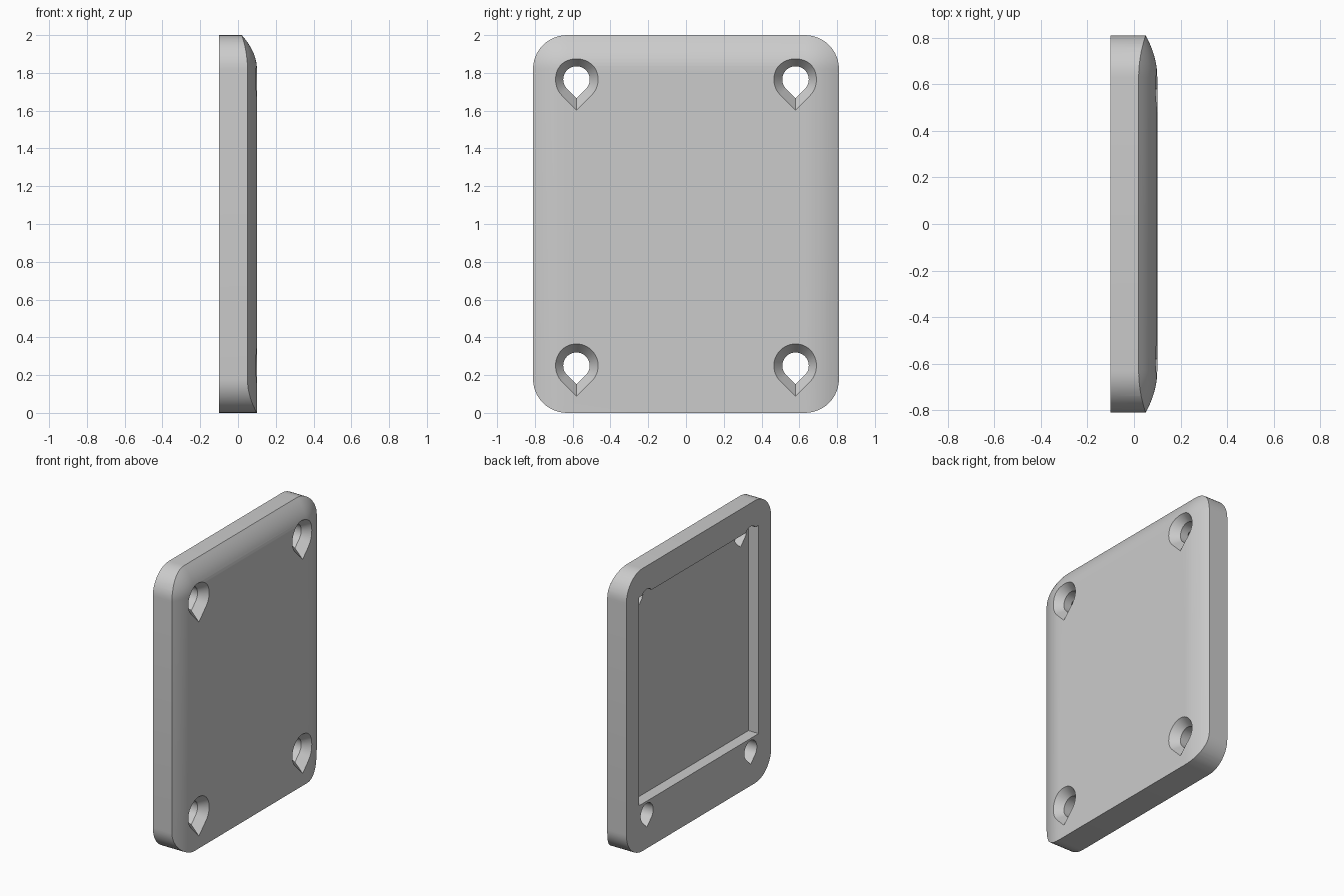
import bpy, bmesh
from math import pi, cos, sin, sqrt

cube = bpy.data.objects.get("Cube")
if cube:
    bpy.data.objects.remove(cube, do_unlink=True)

HALF_Y, TOP, R = 0.81, 2.0, 0.18


def make_object(name, bm):
    bmesh.ops.recalc_face_normals(bm, faces=bm.faces)
    mesh = bpy.data.meshes.new(name)
    bm.to_mesh(mesh)
    bm.free()
    obj = bpy.data.objects.new(name, mesh)
    bpy.context.collection.objects.link(obj)
    return obj


def loft(name, sections):
    """Closed solid through (x, outline) sections, each outline in y and z."""
    bm = bmesh.new()
    rings = [[bm.verts.new((x, y, z)) for y, z in pts] for x, pts in sections]
    for a, b in zip(rings, rings[1:]):
        for i in range(len(a)):
            j = (i + 1) % len(a)
            bm.faces.new((a[i], a[j], b[j], b[i]))
    bm.faces.new(rings[0])
    bm.faces.new(rings[-1])
    return make_object(name, bm)


def rounded_outline(steps=12):
    pts = []
    for k, (sy, cz) in enumerate([(1, TOP - R), (-1, TOP - R), (-1, R), (1, R)]):
        for i in range(steps + 1):
            a = (k + i / steps) * pi / 2
            pts.append((sy * (HALF_Y - R) + R * cos(a), cz + R * sin(a)))
    return pts


def teardrop(cy, cz, r, steps=36):
    pts = [(cy, cz - r * sqrt(2))]
    for i in range(steps + 1):
        a = -pi / 4 + 1.5 * pi * i / steps
        pts.append((cy + r * cos(a), cz + r * sin(a)))
    return pts


def boolean(target, cutter, operation):
    mod = target.modifiers.new(cutter.name, "BOOLEAN")
    mod.operation, mod.solver, mod.object = operation, "EXACT", cutter
    bpy.context.view_layer.objects.active = target
    bpy.ops.object.modifier_apply(modifier=mod.name)
    bpy.data.objects.remove(cutter, do_unlink=True)


# Plate body: front skin falling away towards the top and both sides
N = 10
margin = [R * i / N for i in range(N + 1)] + [R + 0.03]
ys = [-(HALF_Y - R) - m for m in reversed(margin)] + [HALF_Y - R + m for m in margin]
zs = [-0.05] + [TOP - R + m for m in margin]


def front_x(y, z):
    side = max(0, abs(y) - HALF_Y + R) / R
    top = max(0, z - TOP + R) / R
    return 0.1 - 0.05 * side ** 2 - 0.08 * top ** 2


bm = bmesh.new()
grid = [[bm.verts.new((front_x(y, z), y, z)) for z in zs] for y in ys]
for a, b in zip(grid, grid[1:]):
    for j in range(len(zs) - 1):
        bm.faces.new((a[j], b[j], b[j + 1], a[j + 1]))
ext = bmesh.ops.extrude_face_region(bm, geom=bm.faces[:], use_keep_orig=True)
for v in ext["geom"]:
    if isinstance(v, bmesh.types.BMVert):
        v.co.x = -0.2
plate = make_object("cover_plate", bm)

# Rounded rectangular outline
outline = rounded_outline()
boolean(plate, loft("outline", [(-0.1, outline), (0.2, outline)]), "INTERSECT")

# Shallow rectangular recess in the back
recess = [(-0.67, 0.335), (0.67, 0.335), (0.67, 1.81), (-0.67, 1.81)]
boolean(plate, loft("recess", [(-0.2, recess), (-0.02, recess)]), "DIFFERENCE")

# Four teardrop screw holes, countersunk from the front
for cy in (-0.58, 0.58):
    for cz in (0.25, 1.765):
        sections = [(-0.2, 0.07), (0.04, 0.07), (0.14, 0.145)]
        cutter = loft("screw_hole", [(x, teardrop(cy, cz, r)) for x, r in sections])
        boolean(plate, cutter, "DIFFERENCE")

# Plain grey finish
grey = bpy.data.materials.new("plain_grey")
grey.use_nodes = True
colour = (0.6, 0.6, 0.6, 1)
grey.diffuse_color = colour
grey.node_tree.nodes["Principled BSDF"].inputs["Base Color"].default_value = colour
plate.data.materials.clear()
plate.data.materials.append(grey)
for p in plate.data.polygons:
    p.material_index = 0

bpy.ops.object.select_all(action="DESELECT")
plate.select_set(True)
bpy.context.view_layer.objects.active = plate
bpy.ops.object.shade_smooth_by_angle(angle=0.4)
